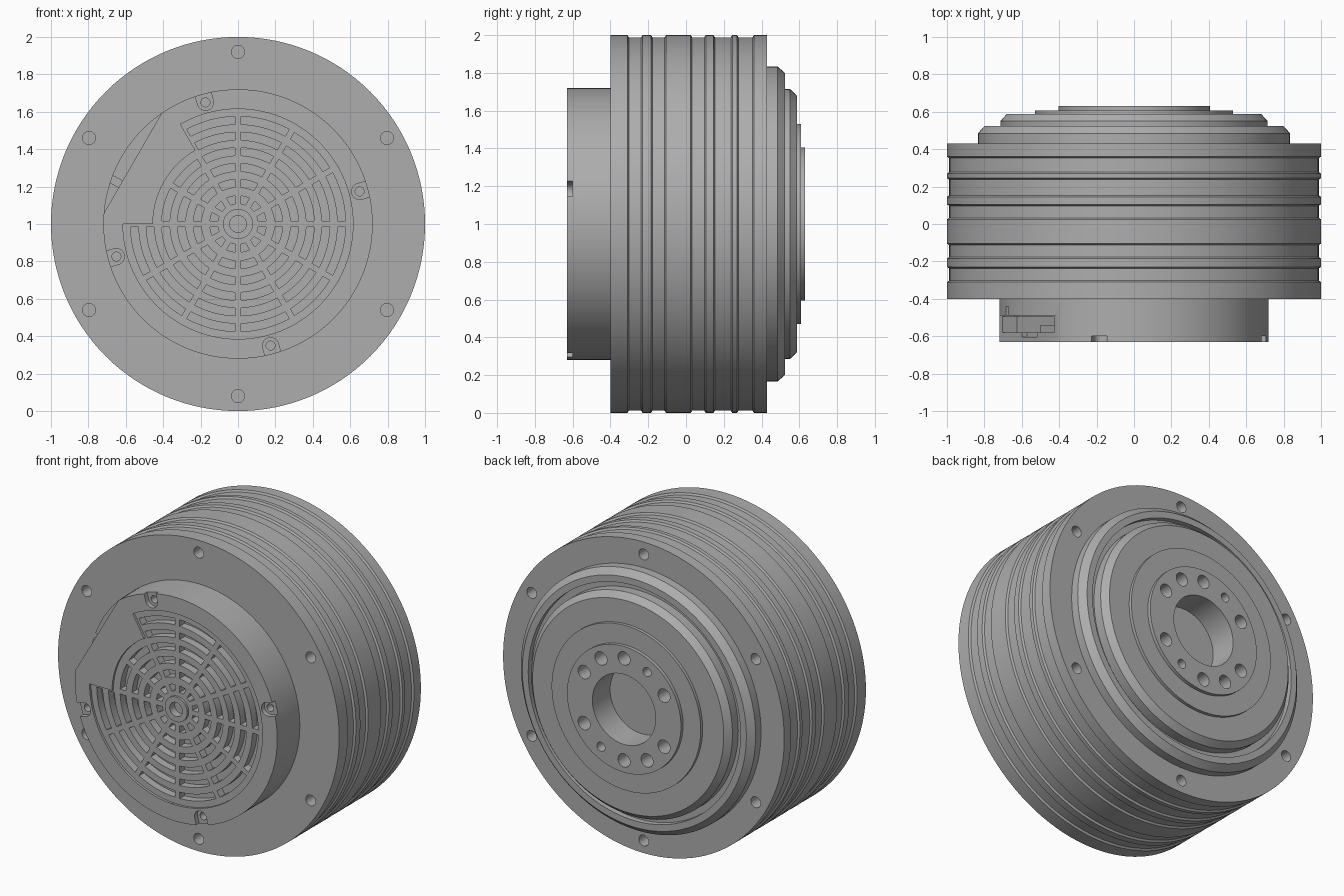
import bpy, bmesh, math
from math import sin, cos, radians, asin

cube = bpy.data.objects.get("Cube")
if cube:
    bpy.data.objects.remove(cube, do_unlink=True)

grey = bpy.data.materials.new("machined_grey")
grey.use_nodes = True
grey.diffuse_color = (0.42, 0.42, 0.42, 1)
grey.node_tree.nodes["Principled BSDF"].inputs["Base Color"].default_value = (0.42, 0.42, 0.42, 1)


def polar(r, deg):
    """Point on the wheel plane, measured from the wheel axis."""
    return r * cos(radians(deg)), 1 + r * sin(radians(deg))


def lathe(bm, profile, cx=0.0, cz=1.0, seg=128):
    """Spin (radius, y) points around an axis parallel to y."""
    verts = [bm.verts.new((cx + r, y, cz)) for r, y in profile]
    edges = [bm.edges.new(pair) for pair in zip(verts, verts[1:])]
    bmesh.ops.spin(bm, geom=verts + edges, cent=(cx, 0, cz), axis=(0, 1, 0),
                   angle=2 * math.pi, steps=seg)
    bmesh.ops.remove_doubles(bm, verts=bm.verts[:], dist=1e-5)


def hole(bm, r, deg, radius, y0, y1):
    lathe(bm, [(0, y0), (radius, y0), (radius, y1), (0, y1)], *polar(r, deg), seg=24)


def prism(bm, outline, y0, y1):
    """Extrude an (x, z) outline along y."""
    a = [bm.verts.new((x, y0, z)) for x, z in outline]
    b = [bm.verts.new((x, y1, z)) for x, z in outline]
    bm.faces.new(a)
    bm.faces.new(b[::-1])
    n = len(a)
    for i in range(n):
        bm.faces.new((a[i], b[i], b[(i + 1) % n], a[(i + 1) % n]))


def arc_block(bm, r0, r1, a0, a1, y0, y1, gap=0.0):
    """Ring sector, with its ends pulled in by a constant gap."""
    steps = max(6, int((a1 - a0) / 3))
    outline = []
    for r, order in ((r0, range(steps + 1)), (r1, range(steps, -1, -1))):
        inset = math.degrees(asin(gap / r))
        for i in order:
            outline.append(polar(r, a0 + inset + (a1 - a0 - 2 * inset) * i / steps))
    prism(bm, outline, y0, y1)


def chord_block(bm, d0, d1, t0, t1, y0, y1, deg=150):
    """Box lying along a chord: d is distance from the axis, t runs along it."""
    c, s = cos(radians(deg)), sin(radians(deg))
    prism(bm, [(d * c + t * s, 1 + d * s - t * c)
               for d, t in ((d0, t0), (d1, t0), (d1, t1), (d0, t1))], y0, y1)


def finish(name, bm):
    bmesh.ops.recalc_face_normals(bm, faces=bm.faces[:])
    mesh = bpy.data.meshes.new(name)
    bm.to_mesh(mesh)
    bm.free()
    mesh.materials.append(grey)
    ob = bpy.data.objects.new(name, mesh)
    bpy.context.collection.objects.link(ob)
    return ob


def carve(ob, bm):
    """Subtract the cutter and bake the result."""
    cutter = finish("cutter", bm)
    cutter.hide_render = True
    mod = ob.modifiers.new("cut", "BOOLEAN")
    mod.operation, mod.solver, mod.object = "DIFFERENCE", "EXACT", cutter
    deps = bpy.context.evaluated_depsgraph_get()
    baked = bpy.data.meshes.new_from_object(ob.evaluated_get(deps))
    ob.modifiers.clear()
    ob.data = baked
    bpy.data.objects.remove(cutter, do_unlink=True)


def smooth(ob):
    bpy.ops.object.select_all(action="DESELECT")
    ob.select_set(True)
    bpy.context.view_layer.objects.active = ob
    bpy.ops.object.shade_smooth_by_angle(angle=radians(25))


# Wheel body: raised bands on the rim, stepped hub plate and bore at the back
bands = [(-0.40, -0.31), (-0.23, -0.185), (-0.105, 0.025),
         (0.105, 0.145), (0.245, 0.27), (0.36, 0.43)]
profile = [(0, -0.40)]
for i, (y0, y1) in enumerate(bands):
    if i > 0:
        profile += [(0.988, y0 - 0.008)]
    profile += [(1.0, y0), (1.0, y1)]
    if i < len(bands) - 1:
        profile += [(0.988, y1 + 0.008)]
profile += [(0.835, 0.43), (0.835, 0.485), (0.797, 0.525), (0.755, 0.525), (0.755, 0.49),
            (0.715, 0.49), (0.715, 0.55), (0.68, 0.588), (0.53, 0.588), (0.53, 0.608),
            (0.405, 0.608), (0.405, 0.63), (0.225, 0.63), (0.225, 0.45), (0, 0.45)]
bm = bmesh.new()
lathe(bm, profile)
wheel = finish("wheel_body", bm)

# Rim holes on both sides and the bolt circle around the bore
bm = bmesh.new()
for deg in range(30, 390, 60):
    hole(bm, 0.92, deg, 0.035, -0.5, -0.28)
    hole(bm, 0.92, deg, 0.035, 0.31, 0.5)
for deg in range(0, 360, 30):
    if deg % 180:
        hole(bm, 0.328, deg, 0.029 if deg % 180 == 120 else 0.043, 0.5, 0.7)
carve(wheel, bm)
smooth(wheel)

# Front housing
bm = bmesh.new()
lathe(bm, [(0, -0.39), (0.72, -0.39), (0.72, -0.63), (0, -0.63)])
housing = finish("front_housing", bm)

# Sunken grille field, leaving a raised pad at the upper right of the model
bm = bmesh.new()
arc_block(bm, 0.08, 0.615, 180, 480, -0.7, -0.615)
carve(housing, bm)
bm = bmesh.new()
arc_block(bm, 0.08, 0.455, 118, 182, -0.7, -0.615)
carve(housing, bm)

# Vent slots between twelve spokes, hub hole
bm = bmesh.new()
for ring, r in enumerate((0.13, 0.218, 0.303, 0.387, 0.47, 0.554)):
    for deg in range(0, 360, 30):
        if ring < 4 or deg not in (120, 150):
            arc_block(bm, r - 0.021, r + 0.021, deg, deg + 30, -0.7, -0.565, gap=0.016)
hole(bm, 0, 0, 0.045, -0.7, -0.58)
carve(housing, bm)

# Screw notches open to the outside, each with a screw hole
notches, screws = bmesh.new(), bmesh.new()
for deg in (15, 105, 195, 285):
    c, s = cos(radians(deg)), sin(radians(deg))
    local = [(0.673 + 0.043 * cos(radians(a)), 0.043 * sin(radians(a)))
             for a in range(90, 271, 15)] + [(0.76, -0.043), (0.76, 0.043)]
    prism(notches, [(d * c - t * s, 1 + d * s + t * c) for d, t in local], -0.7, -0.6)
    hole(screws, 0.673, deg, 0.024, -0.7, -0.55)
carve(housing, notches)
carve(housing, screws)

# Flat cut on the side with a cable opening beneath it
for block in ((0.65, 0.8, -0.4, 0.4, -0.7, -0.49),
              (0.56, 0.7, -0.28, 0.27, -0.58, -0.495),
              (0.62, 0.7, -0.07, 0.09, -0.605, -0.57),
              (0.62, 0.8, -0.15, -0.11, -0.5, -0.44)):
    bm = bmesh.new()
    chord_block(bm, *block)
    carve(housing, bm)
smooth(housing)

# Cable connector inside the opening
bm = bmesh.new()
chord_block(bm, 0.55, 0.635, 0.1, 0.275, -0.585, -0.54)
smooth(finish("cable_connector", bm))
